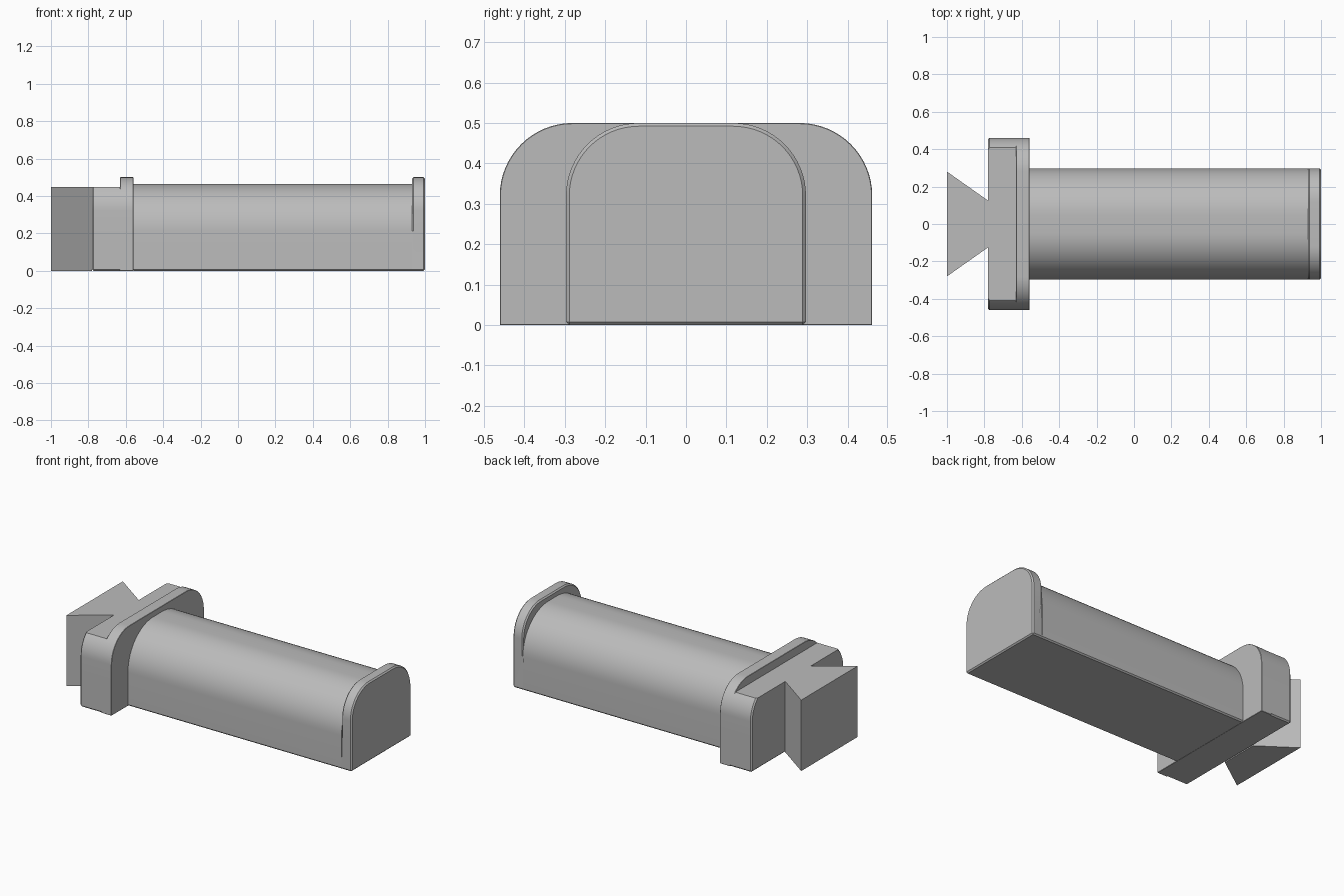
import bpy
import bmesh
import math

cube = bpy.data.objects.get("Cube")
if cube:
    bpy.data.objects.remove(cube, do_unlink=True)

grey = bpy.data.materials.new("plain grey")
grey.use_nodes = True
colour = (0.5, 0.5, 0.5, 1)
grey.diffuse_color = colour
grey.node_tree.nodes["Principled BSDF"].inputs["Base Color"].default_value = colour

CHAMFER = 0.008
SHOULDER = 0.212                                # where the body starts to curve
STEP = 0.32 + 0.18 * math.sin(math.pi / 4)      # top of the block and dovetail


def arch(half, height, radius, steps=16):
    """Half outline with a rounded top corner, mirrored into a closed loop."""
    side = [(half, 0)]
    if height - radius > SHOULDER + 0.02:
        side.append((half, SHOULDER))
    for i in range(steps + 1):
        a = math.pi / 2 * i / steps
        side.append((half - radius + radius * math.cos(a),
                     height - radius + radius * math.sin(a)))
    return side + [(-y, z) for y, z in reversed(side)]


def prism(name, base, offset, chamfered=None):
    """Extrude a 3D outline and chamfer the edges picked by the rule."""
    bm = bmesh.new()
    face = bm.faces.new([bm.verts.new(p) for p in base])
    moved = bmesh.ops.extrude_face_region(bm, geom=[face], use_keep_orig=True)
    bmesh.ops.translate(bm, vec=offset,
                        verts=[g for g in moved["geom"] if isinstance(g, bmesh.types.BMVert)])
    bmesh.ops.recalc_face_normals(bm, faces=bm.faces)
    if chamfered:
        picked = [e for e in bm.edges if chamfered(e)]
        bmesh.ops.bevel(bm, geom=picked, offset=CHAMFER, segments=1,
                        affect='EDGES', clamp_overlap=True)
    mesh = bpy.data.meshes.new(name)
    bm.to_mesh(mesh)
    bm.free()
    mesh.materials.append(grey)
    obj = bpy.data.objects.new(name, mesh)
    bpy.context.collection.objects.link(obj)
    bpy.ops.object.select_all(action='DESELECT')
    obj.select_set(True)
    bpy.context.view_layer.objects.active = obj
    bpy.ops.object.shade_smooth_by_angle(angle=math.radians(30))
    return obj


def slab(name, outline, x0, x1, left_from=9, right_from=9):
    """Slab along x; each end rim is chamfered above the given height."""
    def rule(edge):
        a, b = (v.co for v in edge.verts)
        if abs(a.x - b.x) > 0.01:               # long edges: only the two at the base
            return a.z < 0.001
        flat_top = top < 0.46 and min(a.z, b.z) > top - 0.001
        start = left_from if a.x < (x0 + x1) / 2 else right_from
        return min(a.z, b.z) >= start - 0.001 and not flat_top
    top = max(z for y, z in outline)
    return prism(name, [(x0, y, z) for y, z in outline], (x1 - x0, 0, 0), rule)


# Wide flange: low block behind a taller lip
wide = arch(0.461, 0.5, 0.18)
low = [p for p in wide if p[1] <= STEP + 0.0001]
slab("flange_block", low, -0.78, -0.63, left_from=0)
slab("flange_lip", wide, -0.63, -0.56, left_from=STEP, right_from=0)

# Long rounded body and the raised end cap
slab("body", arch(0.297, 0.465, 0.465 - SHOULDER), -0.56, 0.93)
slab("end_cap", arch(0.297, 0.5, 0.18), 0.93, 1.0, left_from=SHOULDER, right_from=0)

# Dovetail wedge
wedge = [(-1, -0.28, 0), (-0.78, -0.125, 0), (-0.78, 0.125, 0), (-1, 0.28, 0)]
prism("dovetail", wedge, (0, 0, STEP))
